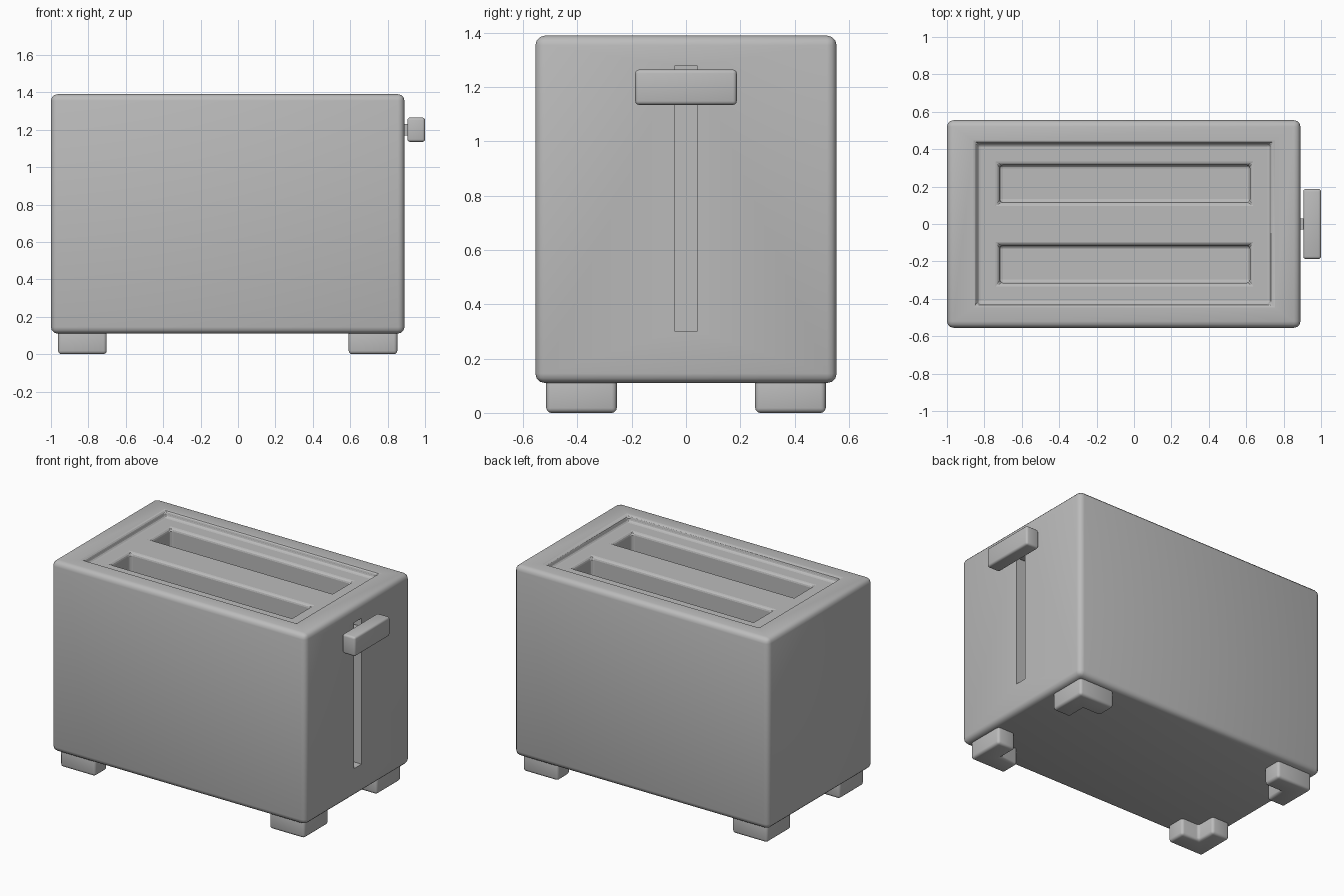
import bpy, bmesh
from mathutils import Vector

if "Cube" in bpy.data.objects:
    bpy.data.objects.remove(bpy.data.objects["Cube"])

grey = bpy.data.materials.new("plain grey")
grey.use_nodes = True
GREY = (0.5, 0.5, 0.5, 1)
grey.diffuse_color = GREY
grey.node_tree.nodes["Principled BSDF"].inputs["Base Color"].default_value = GREY


def finish(name, bm, bevel=0, segments=3):
    if bevel:
        bmesh.ops.bevel(bm, geom=bm.edges[:], offset=bevel, segments=segments,
                        profile=0.5, affect='EDGES')
    bmesh.ops.recalc_face_normals(bm, faces=bm.faces[:])
    mesh = bpy.data.meshes.new(name)
    bm.to_mesh(mesh)
    bm.free()
    mesh.materials.append(grey)
    obj = bpy.data.objects.new(name, mesh)
    bpy.context.collection.objects.link(obj)
    return obj


def box(name, low, high, bevel=0):
    low, high = Vector(low), Vector(high)
    bm = bmesh.new()
    bmesh.ops.create_cube(bm, size=1)
    for v in bm.verts:
        v.co = (low + high) / 2 + v.co * (high - low)
    return finish(name, bm, bevel)


def cut(target, name, low, high):
    cutter = box(name, low, high)
    cutter.hide_render = True
    cutter.hide_set(True)
    mod = target.modifiers.new(name, 'BOOLEAN')
    mod.operation, mod.solver, mod.object = 'DIFFERENCE', 'EXACT', cutter


def smooth(obj):
    bpy.ops.object.select_all(action='DESELECT')
    obj.select_set(True)
    bpy.context.view_layer.objects.active = obj
    bpy.ops.object.shade_smooth_by_angle(angle=0.7)


# Rounded body with a sunken top panel and two bread slots
body = box("body", (-1, -0.555, 0.11), (0.89, 0.555, 1.39), 0.035)
cut(body, "top_recess_cutter", (-0.84, -0.43, 1.35), (0.73, 0.43, 1.5))
for side, y in (("front", -0.215), ("back", 0.215)):
    cut(body, side + "_bread_slot_cutter", (-0.72, y - 0.1, 0.7), (0.62, y + 0.1, 1.45))
soft = body.modifiers.new("soft_edges", 'BEVEL')
soft.width, soft.segments = 0.019, 3
soft.limit_method, soft.angle_limit = 'ANGLE', 1.0

# Sharp lever track in the left end
cut(body, "lever_track_cutter", (0.78, -0.04, 0.3), (0.95, 0.04, 1.28))
smooth(body)

# Lever
smooth(box("lever_stem", (0.76, -0.03, 1.17), (0.93, 0.03, 1.23)))
smooth(box("lever_handle", (0.905, -0.187, 1.135), (1.0, 0.187, 1.265), 0.014))


# L-shaped corner feet
def foot(name, sx, sy, size=0.26, thick=0.13, height=0.14):
    outline = [(0, 0), (size, 0), (size, thick), (thick, thick), (thick, size), (0, size)]
    corner = (-0.055 + sx * 0.907, sy * 0.515)
    bm = bmesh.new()
    base = bm.faces.new([bm.verts.new((corner[0] - sx * u, corner[1] - sy * v, 0))
                         for u, v in outline])
    top = bmesh.ops.extrude_face_region(bm, geom=[base])["geom"]
    for v in top:
        if isinstance(v, bmesh.types.BMVert):
            v.co.z = height
    smooth(finish(name, bm, 0.018))


for sx, end in ((-1, "right"), (1, "left")):
    for sy, side in ((-1, "front"), (1, "back")):
        foot(f"{side}_{end}_foot", sx, sy)
